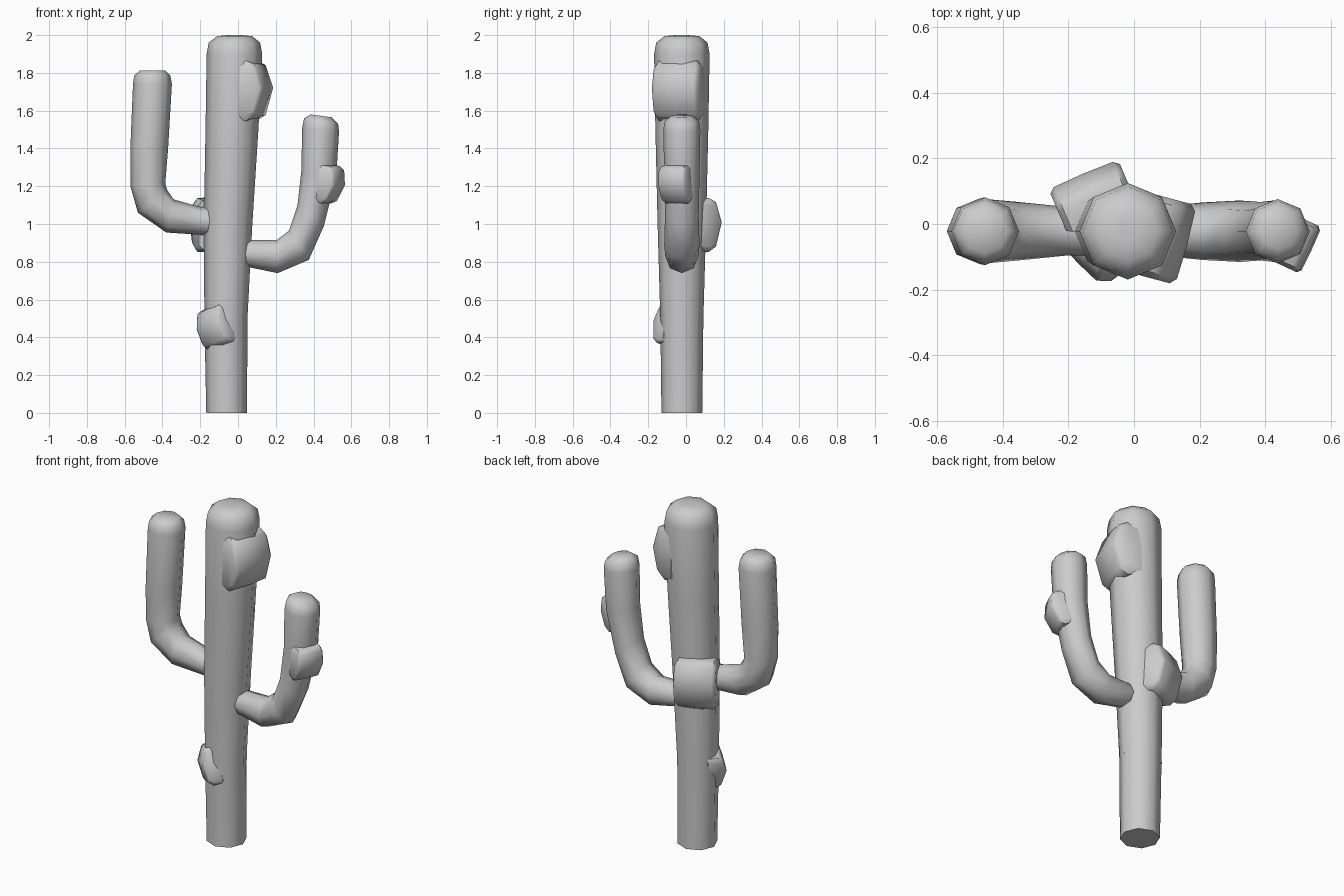
import bpy, bmesh, math
from mathutils import Vector, Matrix

if "Cube" in bpy.data.objects:
    bpy.data.objects.remove(bpy.data.objects["Cube"])

SIDES = 8


def skin(name, rings):
    """Bridge a list of closed point rings into a capped, smooth-shaded tube."""
    bm = bmesh.new()
    vs = [[bm.verts.new(p) for p in ring] for ring in rings]
    for a, b in zip(vs, vs[1:]):
        for i in range(len(a)):
            j = (i + 1) % len(a)
            bm.faces.new((a[i], a[j], b[j], b[i]))
    bm.faces.new(vs[0])
    bm.faces.new(vs[-1])
    bmesh.ops.recalc_face_normals(bm, faces=bm.faces)
    me = bpy.data.meshes.new(name)
    bm.to_mesh(me)
    bm.free()
    ob = bpy.data.objects.new(name, me)
    bpy.context.collection.objects.link(ob)
    bpy.ops.object.select_all(action='DESELECT')
    ob.select_set(True)
    bpy.context.view_layer.objects.active = ob
    bpy.ops.object.shade_smooth_by_angle(angle=math.radians(50))
    return ob


def limb(name, outline, y=-0.022):
    """Tube given by pairs of opposite silhouette points (x, z, x, z)."""
    rings = []
    for x1, z1, x2, z2 in outline:
        a, b = Vector((x1, y, z1)), Vector((x2, y, z2))
        mid, u = (a + b) / 2, (b - a) / 2
        w = Vector((0, u.length, 0))
        rings.append([mid + u * math.cos(t) + w * math.sin(t)
                      for t in (2 * math.pi * i / SIDES for i in range(SIDES))])
    return skin(name, rings)


def bump(name, centre, facing, half, roll=0, pitch=0):
    """Squashed drum lying along the bark; half = (outward, along, up)."""
    rot = (Matrix.Rotation(math.radians(facing), 3, 'Z')
           @ Matrix.Rotation(math.radians(pitch), 3, 'Y')
           @ Matrix.Rotation(math.radians(roll), 3, 'X'))
    n, t, v = half
    rings = []
    for s, k in ((-1, .8), (-.85, .97), (0, 1), (.85, .97), (1, .8)):
        rings.append([Vector(centre) + rot @ Vector((n * k * c, t * s, v * k * z))
                      for c, z in ((1, .1), (.6, .85), (.1, 1), (-.8, .9),
                                   (-.8, -.9), (.1, -1), (.6, -.8))])
    return skin(name, rings)


# Trunk, widening upward to a rounded crown
limb("trunk", [(-.168, 0, .048, 0), (-.178, .5, .05, .5), (-.181, 1, .076, 1),
               (-.172, 1.5, .108, 1.5), (-.166, 1.9, .128, 1.9),
               (-.155, 1.96, .117, 1.96), (-.11, 1.995, .075, 1.995),
               (-.05, 2, .015, 2)])

# Two bent arms
limb("left_arm", [(-.08, .935, -.08, 1.09), (-.2, .943, -.2, 1.09),
                  (-.38, .955, -.34, 1.13), (-.53, 1.06, -.375, 1.18),
                  (-.57, 1.2, -.385, 1.215), (-.57, 1.4, -.37, 1.4),
                  (-.556, 1.74, -.35, 1.74), (-.55, 1.785, -.358, 1.785),
                  (-.52, 1.813, -.385, 1.813)])
limb("right_arm", [(.0, .79, .0, .90), (.04, .775, .05, .915),
                   (.21, .74, .205, .915), (.375, .81, .27, .965),
                   (.455, .99, .315, 1.1), (.52, 1.25, .335, 1.28),
                   (.535, 1.49, .34, 1.51), (.53, 1.53, .35, 1.56),
                   (.495, 1.565, .385, 1.58)])

# Bumps growing from the bark
bump("crown_bump", (.06, -.038, 1.705), -15, (.105, .125, .165))
bump("low_bump", (-.12, -.078, .455), 225, (.065, .088, .11), roll=15)
bump("back_bump", (-.122, .075, .995), 113, (.085, .115, .147))
bump("arm_bump", (.483, -.055, 1.21), -25, (.062, .078, .105), pitch=14)
